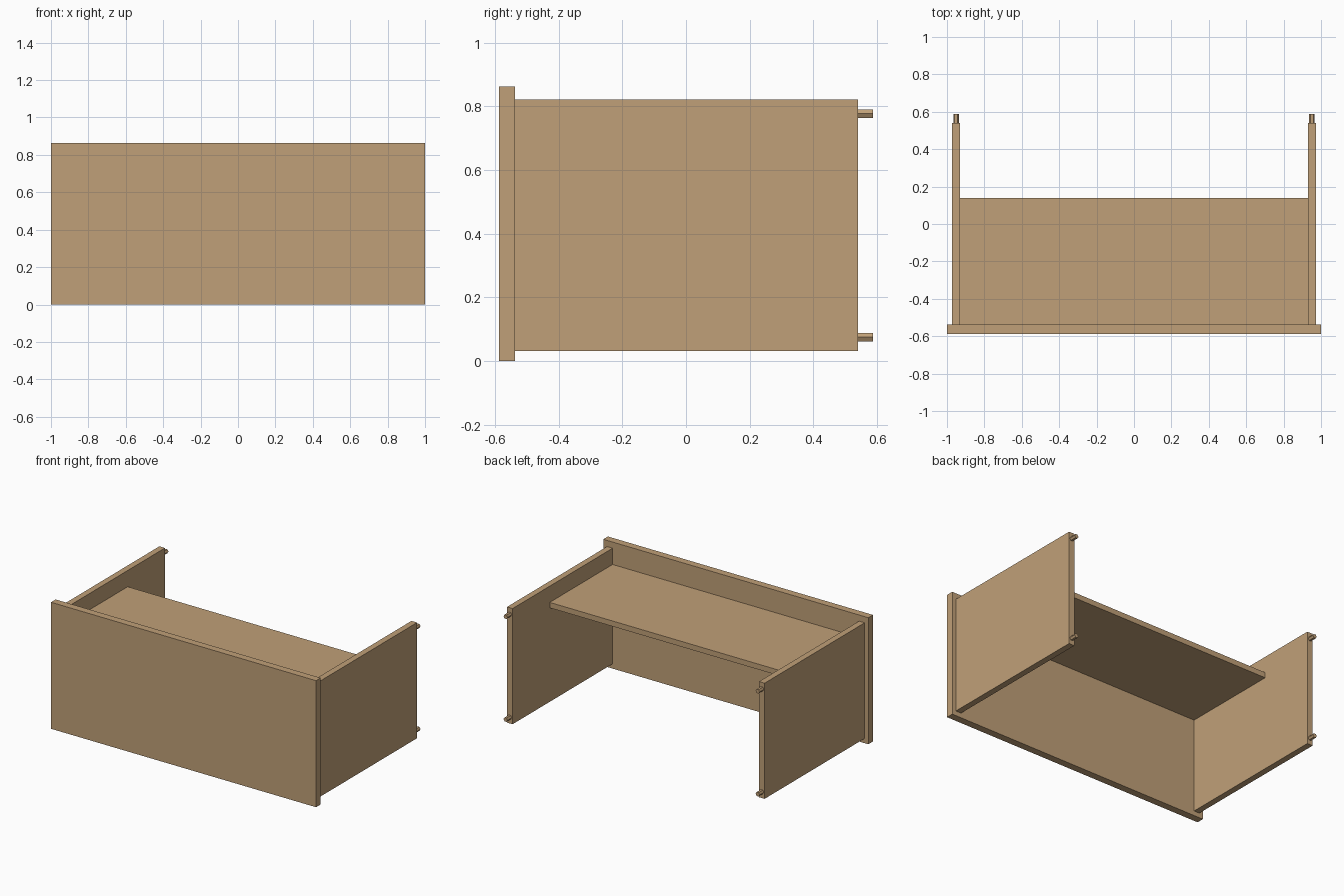
import bpy
import math

if "Cube" in bpy.data.objects:
    bpy.data.objects.remove(bpy.data.objects["Cube"])

wood = bpy.data.materials.new("light_wood")
wood.diffuse_color = (0.53, 0.352, 0.188, 1)
wood.use_nodes = True
wood.node_tree.nodes["Principled BSDF"].inputs["Base Color"].default_value = wood.diffuse_color


def box(name, x, y, z):
    """Box from (min, max) ranges on each axis."""
    bpy.ops.mesh.primitive_cube_add(size=1, location=[sum(r) / 2 for r in (x, y, z)])
    ob = bpy.context.object
    ob.name = name
    ob.scale = [r[1] - r[0] for r in (x, y, z)]
    bpy.ops.object.transform_apply(location=False, rotation=False, scale=True)
    ob.data.materials.append(wood)


def foot(name, x, z):
    """Six-sided foot peg along y, with corners pointing sideways."""
    bpy.ops.mesh.primitive_cylinder_add(
        vertices=6, radius=0.015, depth=0.046, location=(x, 0.564, z),
        rotation=(math.pi / 2, 0, 0))
    ob = bpy.context.object
    ob.name = name
    # turn the hexagon so that flats face up and down
    for v in ob.data.vertices:
        v.co.x, v.co.y = v.co.y, -v.co.x
    ob.data.materials.append(wood)


# desk lying on its front: the top stands upright at -y
box("desk_top", (-1, 1), (-0.587, -0.537), (0, 0.863))
# panel between the sides
box("back_panel", (-0.93, 0.93), (-0.537, 0.14), (0.673, 0.71))

# side panels with two feet each
for side, s in (("left", -1), ("right", 1)):
    box(side + "_side_panel", sorted((s * 0.93, s * 0.972)), (-0.537, 0.541), (0.032, 0.821))
    for end, z in (("lower", 0.075), ("upper", 0.777)):
        foot(f"{side}_{end}_foot", s * 0.951, z)
